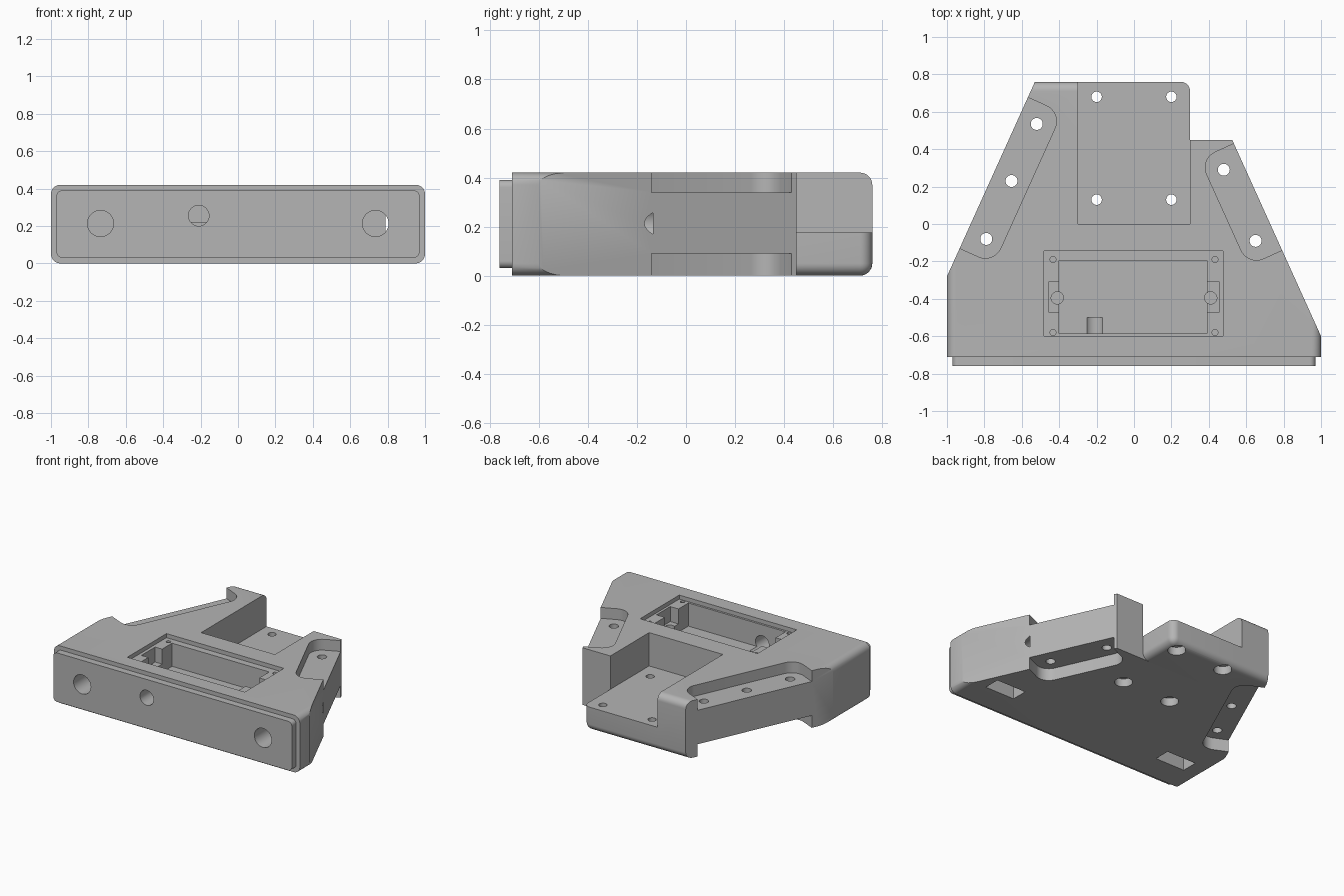
import bpy, bmesh, math
from mathutils import Matrix, Vector

cube = bpy.data.objects.get("Cube")
if cube:
    bpy.data.objects.remove(cube, do_unlink=True)

grey = bpy.data.materials.new("plain_grey")
grey.use_nodes = True
colour = (0.46, 0.46, 0.46, 1)
grey.diffuse_color = colour
grey.node_tree.nodes["Principled BSDF"].inputs["Base Color"].default_value = colour


def finish(bm, name):
    bmesh.ops.recalc_face_normals(bm, faces=bm.faces)
    mesh = bpy.data.meshes.new(name)
    bm.to_mesh(mesh)
    bm.free()
    mesh.materials.append(grey)
    ob = bpy.data.objects.new(name, mesh)
    bpy.context.collection.objects.link(ob)
    return ob


def prism(name, pts, z0, z1, rule=None, r=0.05):
    """Extrude an outline; round the edges whose (middle, direction) meet the rule."""
    bm = bmesh.new()
    face = bm.faces.new([bm.verts.new((x, y, z0)) for x, y in pts])
    new = bmesh.ops.extrude_face_region(bm, geom=[face])["geom"]
    bmesh.ops.translate(bm, vec=(0, 0, z1 - z0),
                        verts=[v for v in new if isinstance(v, bmesh.types.BMVert)])
    if rule:
        edges = [e for e in bm.edges
                 if rule((e.verts[0].co + e.verts[1].co) / 2,
                         (e.verts[0].co - e.verts[1].co).normalized())]
        bmesh.ops.bevel(bm, geom=edges, offset=r, segments=8, profile=0.5,
                        affect='EDGES', clamp_overlap=True)
    return finish(bm, name)


def block(name, x0, x1, y0, y1, z0, z1, rule=None, r=0.05):
    return prism(name, [(x0, y0), (x1, y0), (x1, y1), (x0, y1)], z0, z1, rule, r)


def rod(x, y, z, r, length, along_y=False):
    """Round cutter that starts at a point and runs up, or to the back."""
    bm = bmesh.new()
    m = Matrix.Translation((x, y, z))
    if along_y:
        m = m @ Matrix.Rotation(-math.pi / 2, 4, 'X')
    m = m @ Matrix.Translation((0, 0, length / 2))
    bmesh.ops.create_cone(bm, cap_ends=True, segments=32, radius1=r, radius2=r,
                          depth=length, matrix=m)
    return finish(bm, "cutter")


def cut(cutter, *targets):
    cutter.hide_render = True
    for ob in targets:
        mod = ob.modifiers.new("cut", 'BOOLEAN')
        mod.operation = 'DIFFERENCE'
        mod.solver = 'EXACT'
        mod.object = cutter
        bpy.context.view_layer.objects.active = ob
        bpy.ops.object.modifier_apply(modifier=mod.name)
    bpy.data.objects.remove(cutter, do_unlink=True)


TOP, BACK, FLOOR = 0.42, 0.76, 0.175

# Main body: rounded side edges and rounded back edges
body = block("main_body", -1, 1, -0.71, BACK, 0, TOP,
             lambda m, d: abs(d.y) > 0.9 or (abs(d.x) > 0.9 and m.y > 0.5))

# Stepped front lip
front_lip = block("front_lip", -0.97, 0.97, -0.76, -0.69, 0.03, 0.39,
                  lambda m, d: abs(d.y) > 0.9, 0.03)

# Rear plate that carries the mounting floor
rear_plate = block("rear_plate", -0.3, 0.3, 0.45, BACK, 0, FLOOR,
                   lambda m, d: (m.z < 0.01 and (m.x > 0.2 or m.y > 0.7))
                   or (m.x > 0.2 and m.y > 0.7 and abs(d.z) > 0.9))

# Rear notch and the open mounting bay
cut(block("cutter", -0.3, 2, 0.45, 2, -1, 1), body)
cut(block("cutter", -0.3, 0.3, 0, 2, FLOOR, 1), body)

# Sloping sides, each with rounded recesses above and below a bolt tab
sides = [(Vector((-1, -0.28)), Vector((-0.53, 0.76)), 1, 0.165, 1.05),
         (Vector((1, -0.6)), Vector((0.525, 0.45)), -1, 0.505, 1.13)]
for a, b, sign, s0, s1 in sides:
    u = (b - a).normalized()
    n = Vector((u.y, -u.x)) * sign

    def strip(t0, t1, depth):
        return [a + u * t0 - n, a + u * t1 - n,
                a + u * t1 + n * depth, a + u * t0 + n * depth]

    cut(prism("cutter", strip(-1, 3, 0), -1, 1), body)
    for z0, z1 in ((-0.5, 0.09), (0.34, 1)):
        inner = lambda m, d: (abs(d.z) > 0.9
                              and (Vector((m.x, m.y)) - a).dot(n) > 0)
        cut(prism("cutter", strip(s0, s1, 0.2), z0, z1, inner, 0.09), body)

# Bolt holes through the side tabs
for x, y in ((-0.79, -0.08), (-0.655, 0.23), (-0.52, 0.535), (0.48, 0.29), (0.65, -0.09)):
    cut(rod(x, y, -0.5, 0.032, 1.5), body)

# Mounting holes in the bay floor, widened from below
for x in (-0.2, 0.2):
    for y, part in ((0.13, body), (0.68, rear_plate)):
        cut(rod(x, y, -0.5, 0.028, 1.5), part)
        cut(rod(x, y, -0.5, 0.06, 0.56), part)

# Shallow lid seat and the deep compartment
cut(block("cutter", -0.48, 0.475, -0.6, -0.145, 0.39, 1), body)
cut(block("cutter", -0.4, 0.39, -0.585, -0.195, 0.22, 1), body)
for s in (-1, 1):
    xs = sorted((s * 0.38, s * 0.457))
    cut(block("cutter", xs[0], xs[1], -0.47, -0.31, 0.28, 1), body)
    cut(rod(s * 0.41, -0.395, 0.19, 0.033, 0.5), body)
    for y in (-0.19, -0.58):
        cut(rod(s * 0.433, y, 0.25, 0.016, 0.5), body)

# Front screw holes with nut slots from below, and the cable hole
for s in (-1, 1):
    cut(rod(s * 0.735, -1, 0.213, 0.07, 0.865, True), body, front_lip)
    cut(block("cutter", s * 0.74 - 0.12, s * 0.74 + 0.12, -0.51, -0.39, -0.5, 0.33), body)
cut(rod(-0.21, -1, 0.255, 0.055, 0.5, True), body, front_lip)

# Smooth the round parts and keep the edges sharp
for ob in (body, front_lip, rear_plate):
    bpy.ops.object.select_all(action='DESELECT')
    ob.select_set(True)
    bpy.context.view_layer.objects.active = ob
    bpy.ops.object.shade_smooth_by_angle(angle=math.radians(30))
